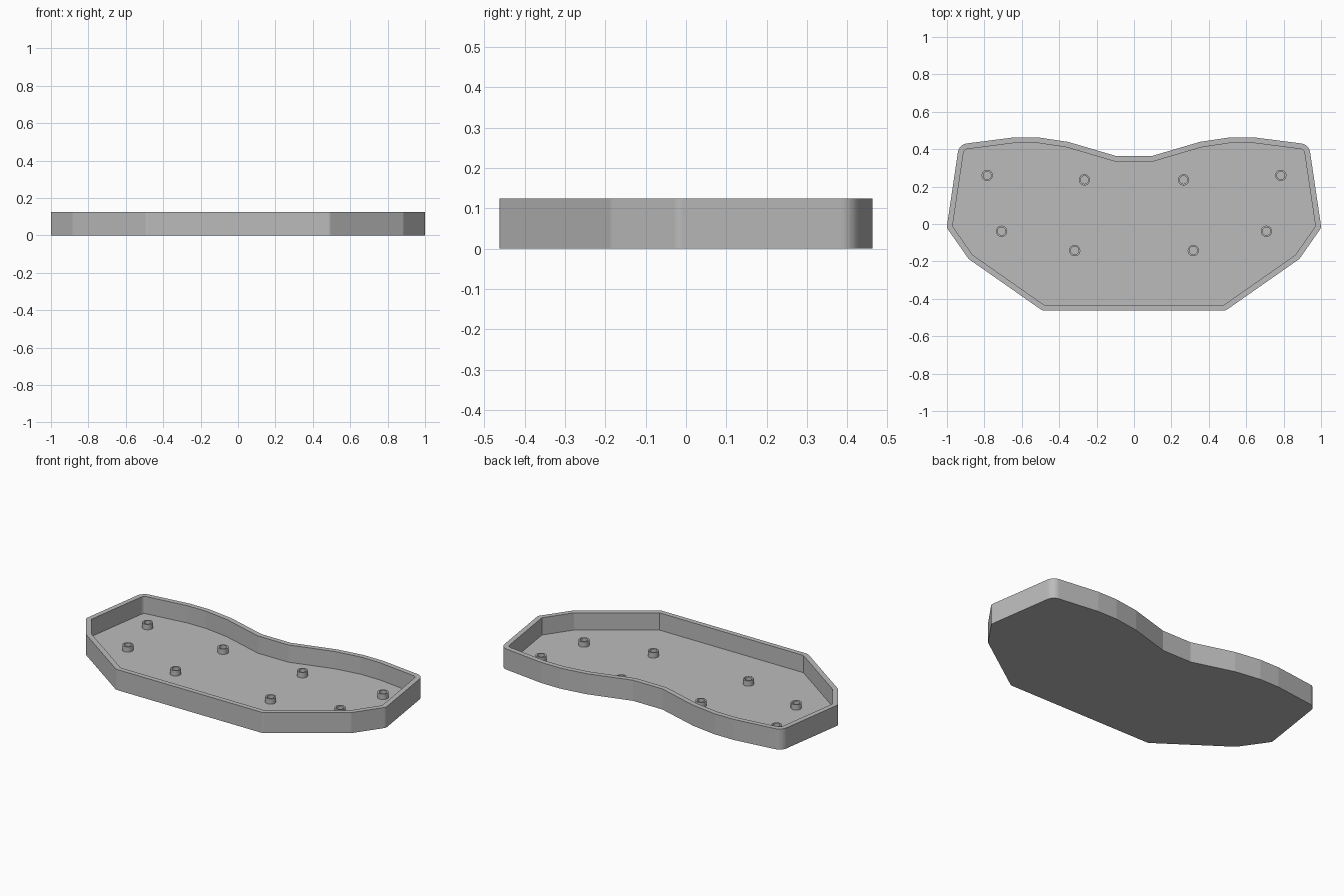
import bpy
import bmesh
from math import pi, cos, sin, ceil
from mathutils import Vector

cube = bpy.data.objects.get("Cube")
if cube:
    bpy.data.objects.remove(cube, do_unlink=True)

HEIGHT, FLOOR, WALL = 0.124, 0.02, 0.03
POST_TOP = 0.052

grey = bpy.data.materials.new("plain grey")
grey.use_nodes = True
GREY_RGBA = (0.5, 0.5, 0.5, 1)
grey.diffuse_color = GREY_RGBA
grey.node_tree.nodes["Principled BSDF"].inputs["Base Color"].default_value = GREY_RGBA


def add_object(name, bm):
    bmesh.ops.recalc_face_normals(bm, faces=bm.faces)
    mesh = bpy.data.meshes.new(name)
    bm.to_mesh(mesh)
    bm.free()
    mesh.materials.append(grey)
    obj = bpy.data.objects.new(name, mesh)
    bpy.context.collection.objects.link(obj)
    return obj


def smooth(obj, angle):
    bpy.ops.object.select_all(action='DESELECT')
    obj.select_set(True)
    bpy.context.view_layer.objects.active = obj
    bpy.ops.object.shade_smooth_by_angle(angle=angle)


def corner_points(prev, here, nxt, distance):
    """Offset one corner outwards: an arc if convex, a mitre if concave."""
    a, b = (here - prev).normalized(), (nxt - here).normalized()
    na, nb = Vector((a.y, -a.x)), Vector((b.y, -b.x))
    turn = -a.angle_signed(b)
    if turn <= 0:
        mid = (na + nb).normalized()
        return [here + mid * distance / mid.dot(na)]
    steps = max(1, ceil(turn / (pi / 30)))
    start = Vector((1, 0)).angle_signed(na) * -1
    return [here + distance * Vector((cos(start + turn * i / steps),
                                      sin(start + turn * i / steps)))
            for i in range(steps + 1)]


# Cavity outline, right half mirrored, anticlockwise
half = [Vector(p) for p in (
    (0.48, -0.433), (0.863, -0.165), (0.97, -0.012), (0.912, 0.38),
    (0.892, 0.401), (0.64, 0.433), (0.515, 0.433), (0.36, 0.41), (0.102, 0.334))]
# Round the back corner of the cavity
centre = Vector((0.888, 0.377))
arc = [centre + 0.024 * Vector((cos(t), sin(t)))
       for t in (pi * (0.045 + 0.42 * i / 6) for i in range(7))]
half[3:5] = arc
inner = half + [Vector((-p.x, p.y)) for p in reversed(half)]

# Tray shell: outer wall, rim, inner wall and floor
bm = bmesh.new()
count = len(inner)
low_in = [bm.verts.new((p.x, p.y, FLOOR)) for p in inner]
top_in = [bm.verts.new((p.x, p.y, HEIGHT)) for p in inner]
low_out, top_out = [], []
for i, p in enumerate(inner):
    ring = corner_points(inner[i - 1], p, inner[(i + 1) % count], WALL)
    low_out.append([bm.verts.new((q.x, q.y, 0)) for q in ring])
    top_out.append([bm.verts.new((q.x, q.y, HEIGHT)) for q in ring])
for i in range(count):
    j = (i + 1) % count
    bm.faces.new((low_in[i], low_in[j], top_in[j], top_in[i]))
    bm.faces.new((top_in[i], top_in[j], top_out[j][0], top_out[i][-1]))
    for a, b in zip(top_out[i], top_out[i][1:]):
        bm.faces.new((top_in[i], b, a))
flat_low = [v for ring in low_out for v in ring]
flat_top = [v for ring in top_out for v in ring]
for i in range(len(flat_low)):
    j = (i + 1) % len(flat_low)
    bm.faces.new((flat_low[i], flat_low[j], flat_top[j], flat_top[i]))
bm.faces.new(low_in)
bm.faces.new(flat_low)
add_object("tray", bm)


# Hollow mounting posts on the floor
def add_post(name, x, y):
    bm = bmesh.new()
    profile = ((0.03, FLOOR - 0.005), (0.03, POST_TOP),
               (0.021, POST_TOP), (0.021, FLOOR - 0.005))
    sides = 32
    rings = [[bm.verts.new((x + r * cos(2 * pi * k / sides),
                            y + r * sin(2 * pi * k / sides), z))
              for k in range(sides)] for r, z in profile]
    for i, lower in enumerate(rings):
        upper = rings[(i + 1) % len(rings)]
        for k in range(sides):
            n = (k + 1) % sides
            bm.faces.new((lower[k], lower[n], upper[n], upper[k]))
    smooth(add_object(name, bm), pi / 6)


posts = {"back_outer": (0.785, 0.26), "back_inner": (0.265, 0.236),
         "front_outer": (0.708, -0.039), "front_inner": (0.317, -0.142)}
for label, (x, y) in posts.items():
    add_post(label + "_post_left", x, y)
    add_post(label + "_post_right", -x, y)
